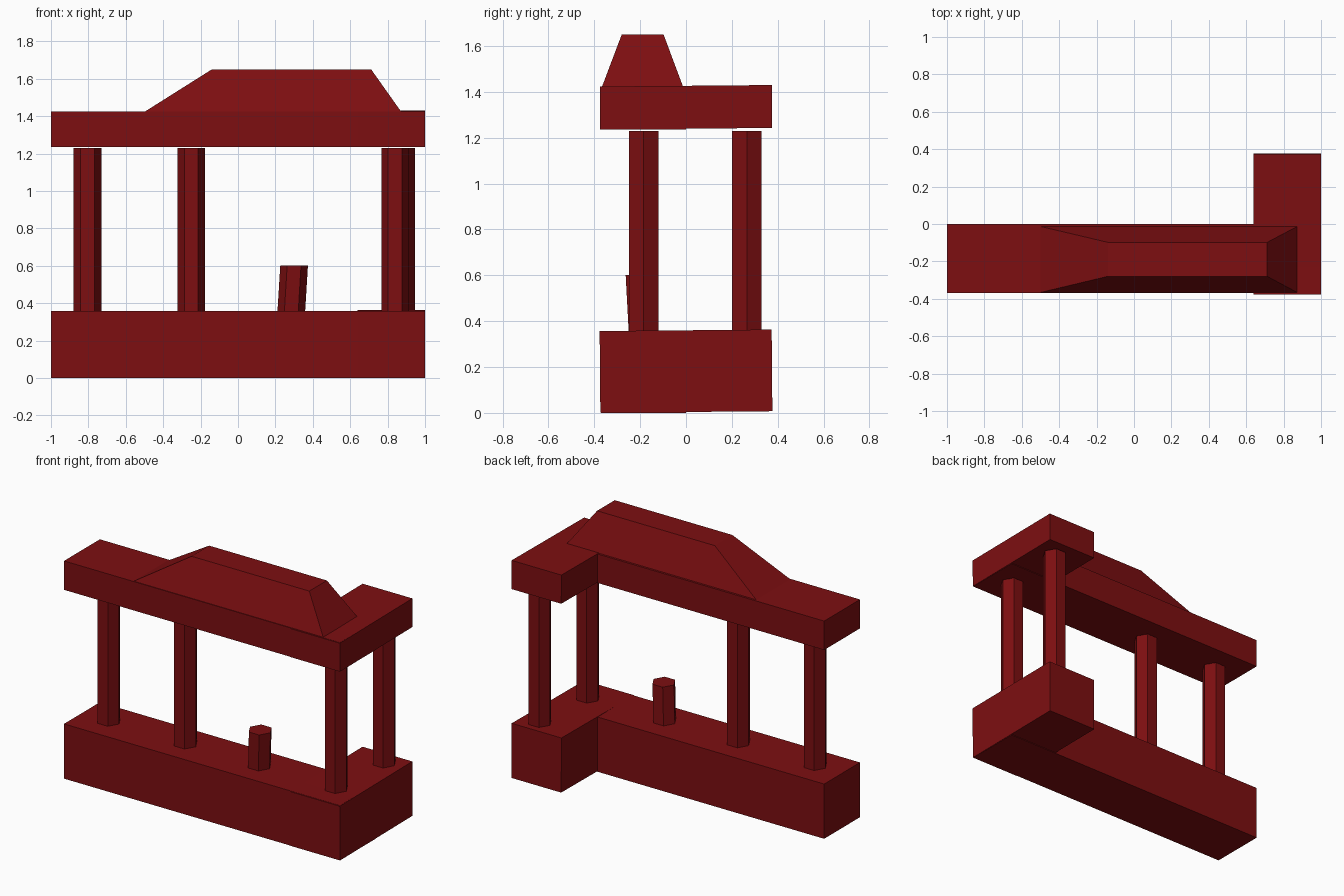
import bpy, bmesh, math
from mathutils import Matrix, Vector

cube = bpy.data.objects.get("Cube")
if cube:
    bpy.data.objects.remove(cube, do_unlink=True)

# Single dark red stone colour
RED = (0.205, 0.0045, 0.0055, 1)
stone = bpy.data.materials.new("dark_red_stone")
stone.use_nodes = True
stone.diffuse_color = RED
stone.node_tree.nodes["Principled BSDF"].inputs["Base Color"].default_value = RED


def finish(name, bm):
    bmesh.ops.recalc_face_normals(bm, faces=bm.faces)
    mesh = bpy.data.meshes.new(name)
    bm.to_mesh(mesh)
    bm.free()
    mesh.materials.append(stone)
    obj = bpy.data.objects.new(name, mesh)
    bpy.context.collection.objects.link(obj)
    return obj


def block(name, low, high, tilt=0, top=None):
    """Box between two corners, optionally tilted about x or tapered to a smaller top."""
    bm = bmesh.new()
    bmesh.ops.create_cube(bm, size=1)
    low, high = Vector(low), Vector(high)
    for v in bm.verts:
        a, b = low, high
        if top and v.co.z > 0:
            a, b = (Vector((*c, high.z)) for c in top)
        v.co = Vector([b[i] if v.co[i] > 0 else a[i] for i in range(3)])
    if tilt:
        mid = (low + high) / 2
        bmesh.ops.rotate(bm, verts=bm.verts, cent=mid,
                         matrix=Matrix.Rotation(math.radians(tilt), 3, "X"))
    return finish(name, bm)


def column(name, x, y, top, lean=(0, 0), bottom=0.34):
    """Six-sided shaft; lean shifts the top end sideways."""
    bm = bmesh.new()
    bmesh.ops.create_cone(bm, cap_ends=True, segments=6, radius1=0.074,
                          radius2=0.074, depth=top - bottom)
    bmesh.ops.rotate(bm, verts=bm.verts, matrix=Matrix.Rotation(math.pi / 6, 3, "Z"))
    # Turn so that a corner points along x
    if max(v.co.x for v in bm.verts) < 0.07:
        bmesh.ops.rotate(bm, verts=bm.verts, matrix=Matrix.Rotation(math.pi / 6, 3, "Z"))
    for v in bm.verts:
        if v.co.z > 0:
            v.co += Vector((*lean, 0))
    bmesh.ops.translate(bm, verts=bm.verts, vec=(x, y, (top + bottom) / 2))
    return finish(name, bm)


# L-shaped base and the matching lintel above it
for part, z0, z1 in (("base", 0, 0.358), ("lintel", 1.235, 1.424)):
    block(f"{part}_long", (-1, -0.37, z0), (0.997, 0, z1))
    block(f"{part}_wing", (0.64, -0.375, z0 + 0.004), (1, 0.375, z1 + 0.002), tilt=0.5)

# Standing columns
for name, x, y in (("end", -0.805, -0.185), ("middle", -0.25, -0.185),
                   ("corner", 0.84, -0.185), ("back", 0.872, 0.265)):
    column(f"{name}_column", x, y, 1.23)

# Broken column stump, leaning slightly
column("broken_column", 0.284, -0.185, 0.602, lean=(0.016, -0.014))

# Sloped roof block
block("roof_block", (-0.505, -0.367, 1.42), (0.875, -0.012, 1.65),
      top=((-0.14, -0.28), (0.712, -0.098)))
